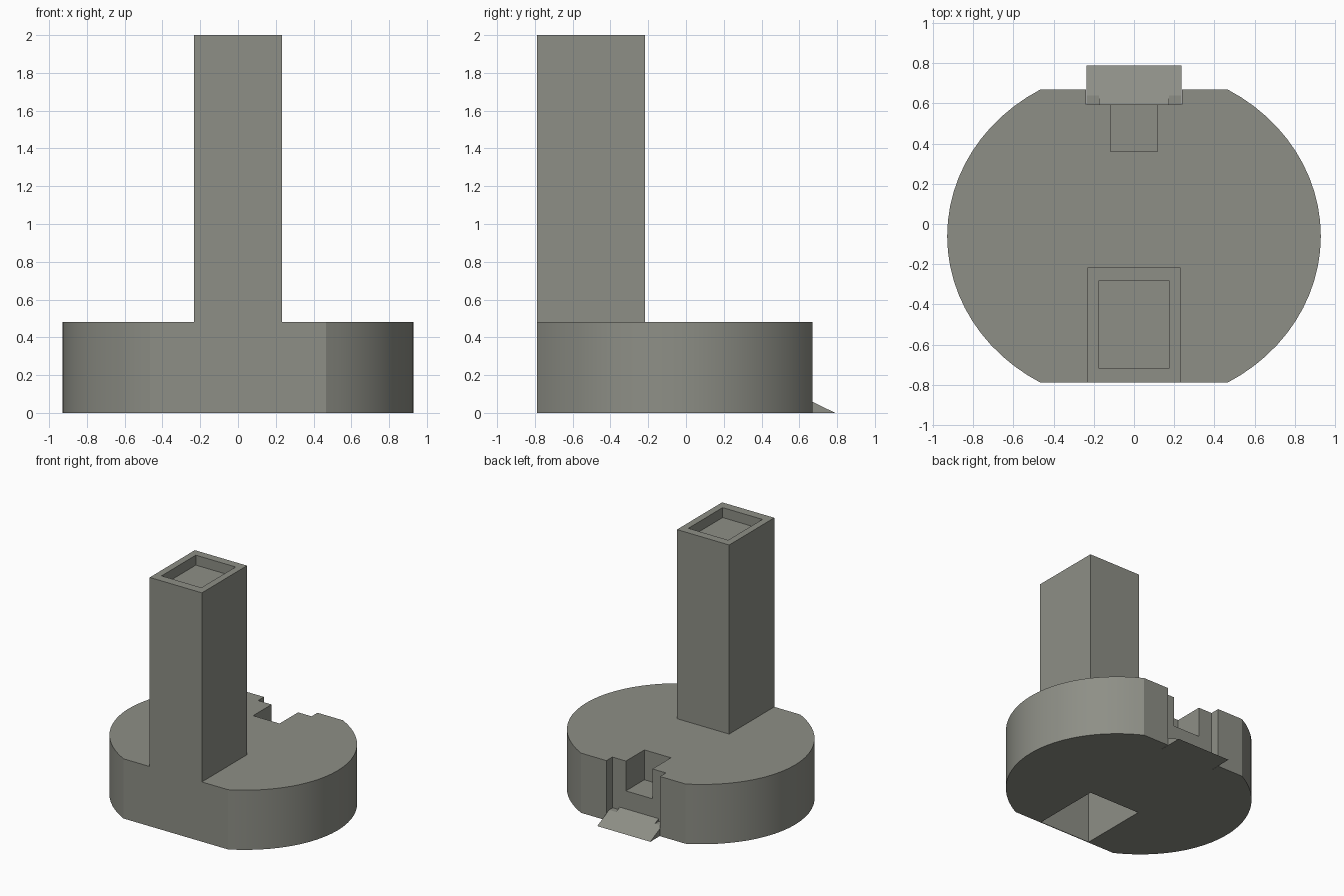
import bpy, bmesh, math

if "Cube" in bpy.data.objects:
    bpy.data.objects.remove(bpy.data.objects["Cube"])

grey = bpy.data.materials.new("warm_grey")
grey.diffuse_color = (0.27, 0.275, 0.24, 1)
grey.use_nodes = True
grey.node_tree.nodes["Principled BSDF"].inputs["Base Color"].default_value = grey.diffuse_color


def prism(name, points, to_3d, low, high):
    """Extrude a closed outline between two levels along one axis."""
    bm = bmesh.new()
    a = [bm.verts.new(to_3d(p, low)) for p in points]
    b = [bm.verts.new(to_3d(p, high)) for p in points]
    bm.faces.new(a)
    bm.faces.new(b)
    n = len(points)
    for i in range(n):
        j = (i + 1) % n
        bm.faces.new((a[i], a[j], b[j], b[i]))
    bmesh.ops.recalc_face_normals(bm, faces=bm.faces)
    mesh = bpy.data.meshes.new(name)
    bm.to_mesh(mesh)
    bm.free()
    mesh.materials.append(grey)
    ob = bpy.data.objects.new(name, mesh)
    bpy.context.collection.objects.link(ob)
    return ob


def upright(name, points, z0, z1):
    return prism(name, points, lambda p, z: (p[0], p[1], z), z0, z1)


def sideways(name, points, half):
    return prism(name, points, lambda p, x: (x, p[0], p[1]), -half, half)


def box(name, half, y0, y1, z0, z1):
    return upright(name, [(-half, y0), (half, y0), (half, y1), (-half, y1)], z0, z1)


def cut(ob, *cutters):
    bpy.context.view_layer.objects.active = ob
    for c in cutters:
        mod = ob.modifiers.new("cut", 'BOOLEAN')
        mod.operation = 'DIFFERENCE'
        mod.solver = 'EXACT'
        mod.object = c
        bpy.ops.object.modifier_apply(modifier=mod.name)
        bpy.data.objects.remove(c)


# Base: oval with flat front and back
angles = [math.radians(-60 + 120 * i / 24) for i in range(25)]
right = [(0.93 * math.cos(t), -0.06 + 0.843 * math.sin(t)) for t in angles]
left = [(-x, y) for x, y in reversed(right)]
base = upright("base", right + left, 0, 0.48)

# Shaft opening, back pocket and the doorway behind it
cut(base,
    box("shaft_cutter", 0.23, -0.9, -0.217, -0.1, 0.6),
    box("pocket_cutter", 0.238, 0.595, 0.9, -0.1, 0.6),
    box("doorway_cutter", 0.118, 0.36, 0.7, 0.24, 0.6))

# Tower: thin shell, open below, shallow recess on top
tower = box("tower", 0.232, -0.79, -0.217, 0, 2)
cut(tower,
    box("hollow_cutter", 0.226, -0.784, -0.223, -0.1, 1.91),
    box("recess_cutter", 0.177, -0.718, -0.283, 1.92, 2.1))

# Ramp at the back: wide lower part, narrower top
sideways("ramp", [(0.595, 0), (0.79, 0), (0.64, 0.073), (0.595, 0.073)], 0.236)
sideways("ramp_top", [(0.595, 0.07), (0.646, 0.07), (0.595, 0.095)], 0.173)

# Smooth the round sides only
bpy.ops.object.select_all(action='DESELECT')
base.select_set(True)
bpy.context.view_layer.objects.active = base
bpy.ops.object.shade_smooth_by_angle(angle=math.radians(20))
